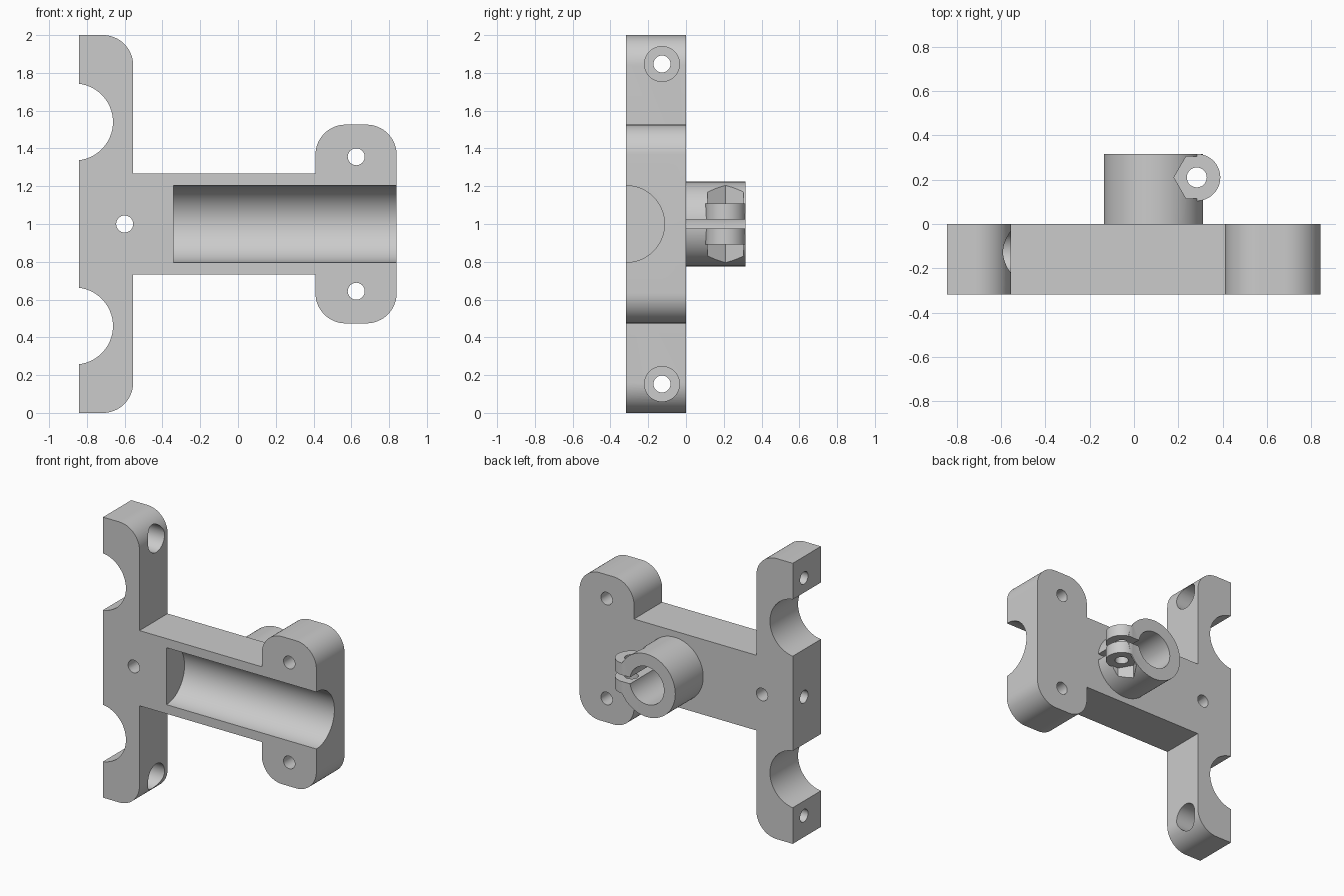
import bpy, bmesh, math
from mathutils import Vector, Matrix

if "Cube" in bpy.data.objects:
    bpy.data.objects.remove(bpy.data.objects["Cube"], do_unlink=True)

grey = bpy.data.materials.new("plain grey")
grey.use_nodes = True
grey.diffuse_color = (0.6, 0.6, 0.6, 1)
grey.node_tree.nodes["Principled BSDF"].inputs["Base Color"].default_value = (0.6, 0.6, 0.6, 1)


def make(name, bm):
    bmesh.ops.recalc_face_normals(bm, faces=bm.faces)
    mesh = bpy.data.meshes.new(name)
    bm.to_mesh(mesh)
    bm.free()
    mesh.materials.append(grey)
    obj = bpy.data.objects.new(name, mesh)
    bpy.context.collection.objects.link(obj)
    return obj


def rod(name, start, end, radius, sides=64, turn=0.0):
    """Cylinder or prism between two points."""
    a, b = Vector(start), Vector(end)
    spin = (b - a).to_track_quat("Z", "Y").to_matrix().to_4x4()
    bm = bmesh.new()
    bmesh.ops.create_cone(bm, cap_ends=True, segments=sides, radius1=radius, radius2=radius,
                          depth=(b - a).length,
                          matrix=Matrix.Translation((a + b) / 2) @ spin @ Matrix.Rotation(turn, 4, "Z"))
    return make(name, bm)


def box(name, low, high):
    a, b = Vector(low), Vector(high)
    bm = bmesh.new()
    bmesh.ops.create_cube(bm, size=1, matrix=Matrix.Translation((a + b) / 2)
                          @ Matrix.Diagonal((*(b - a), 1)))
    return make(name, bm)


def combine(target, tool, operation="DIFFERENCE"):
    """Boolean the tool into the target, then drop the tool."""
    mod = target.modifiers.new("cut", "BOOLEAN")
    mod.operation, mod.object, mod.solver = operation, tool, "EXACT"
    bpy.context.view_layer.objects.active = target
    bpy.ops.object.modifier_apply(modifier=mod.name)
    bpy.data.objects.remove(tool, do_unlink=True)


def rounded(corners, steps=16):
    """Outline with an arc at each corner that has a radius."""
    points = []
    for i, (x, z, r) in enumerate(corners):
        p = Vector((x, z))
        if not r:
            points.append(p)
            continue
        u = (Vector(corners[i - 1][:2]) - p).normalized()
        v = (Vector(corners[(i + 1) % len(corners)][:2]) - p).normalized()
        for k in range(steps + 1):
            t = math.pi / 2 * k / steps
            points.append(p + r * (u * (1 - math.sin(t)) + v * (1 - math.cos(t))))
    return points


FRONT, TOP_EDGE = -0.317, 2.0
R = 0.16

# Plate: crossbar, arm and rounded end pad, mirrored about mid height
half = [(-0.842, 0, 0), (-0.555, 0, R), (-0.555, 0.732, 0), (0.41, 0.732, 0),
        (0.41, 0.474, R), (0.84, 0.474, R)]
outline = half + [(x, TOP_EDGE - z, r) for x, z, r in reversed(half)]
bm = bmesh.new()
face = bm.faces.new([bm.verts.new((p.x, FRONT, p.y)) for p in rounded(outline)])
new = bmesh.ops.extrude_face_region(bm, geom=[face])["geom"]
bmesh.ops.translate(bm, vec=(0, -FRONT, 0),
                    verts=[g for g in new if isinstance(g, bmesh.types.BMVert)])
plate = make("bracket_plate", bm)

# Trough in the front of the arm
combine(plate, rod("trough", (-0.342, FRONT, 1), (1, FRONT, 1), 0.203, 96))

# Notches, pad holes and counterbored crossbar holes, above and below
HOLE, BORE_Y = 0.045, -0.127
for s in (-1, 1):
    z = 1 + s * 0.54
    combine(plate, rod("notch", (-0.866, -1, z), (-0.866, 1, z), 0.204))
    z = 1 + s * 0.356
    combine(plate, rod("pad_hole", (0.626, -1, z), (0.626, 1, z), HOLE, 32))
    z = 1 + s * 0.847
    combine(plate, rod("side_hole", (-1, BORE_Y, z), (0, BORE_Y, z), HOLE, 32))
    combine(plate, rod("counterbore", (-0.71, BORE_Y, z), (0, BORE_Y, z), 0.093, 48))

# Centre hole and the blind hole that meets it
combine(plate, rod("centre_hole", (-0.6, -1, 1), (-0.6, 1, 1), HOLE, 32))
combine(plate, rod("blind_hole", (-1, BORE_Y, 1), (-0.6, BORE_Y, 1), HOLE, 32))

# Clamp tube on the back with hexagonal nut pockets
CX, END = 0.088, 0.315
LX, LY, LUG = 0.283, 0.21, 0.106
clamp = rod("clamp_tube", (CX, 0, 1), (CX, END, 1), 0.224, 96)
for s in (-1, 1):
    combine(clamp, rod("nut_pocket", (LX + 0.007, LY, 1 + s * 0.108),
                       (LX + 0.007, LY, 1 + s * 0.5), 0.11, 6, math.pi / 6))

# Screw lug, then tube bore, slit and screw hole
combine(clamp, rod("lug", (LX, LY, 0.892), (LX, LY, 1.108), LUG, 64), "UNION")
combine(clamp, rod("tube_bore", (CX, -0.5, 1), (CX, 0.5, 1), 0.135))
combine(clamp, box("slit", (CX, -0.1, 0.977), (0.6, 0.6, 1.023)))
combine(clamp, rod("screw_hole", (LX, LY, 0.5), (LX, LY, 1.5), HOLE, 32))

# Smooth curved walls, crisp edges
for obj in (plate, clamp):
    bpy.ops.object.select_all(action="DESELECT")
    obj.select_set(True)
    bpy.context.view_layer.objects.active = obj
    bpy.ops.object.shade_smooth_by_angle(angle=math.radians(25))
